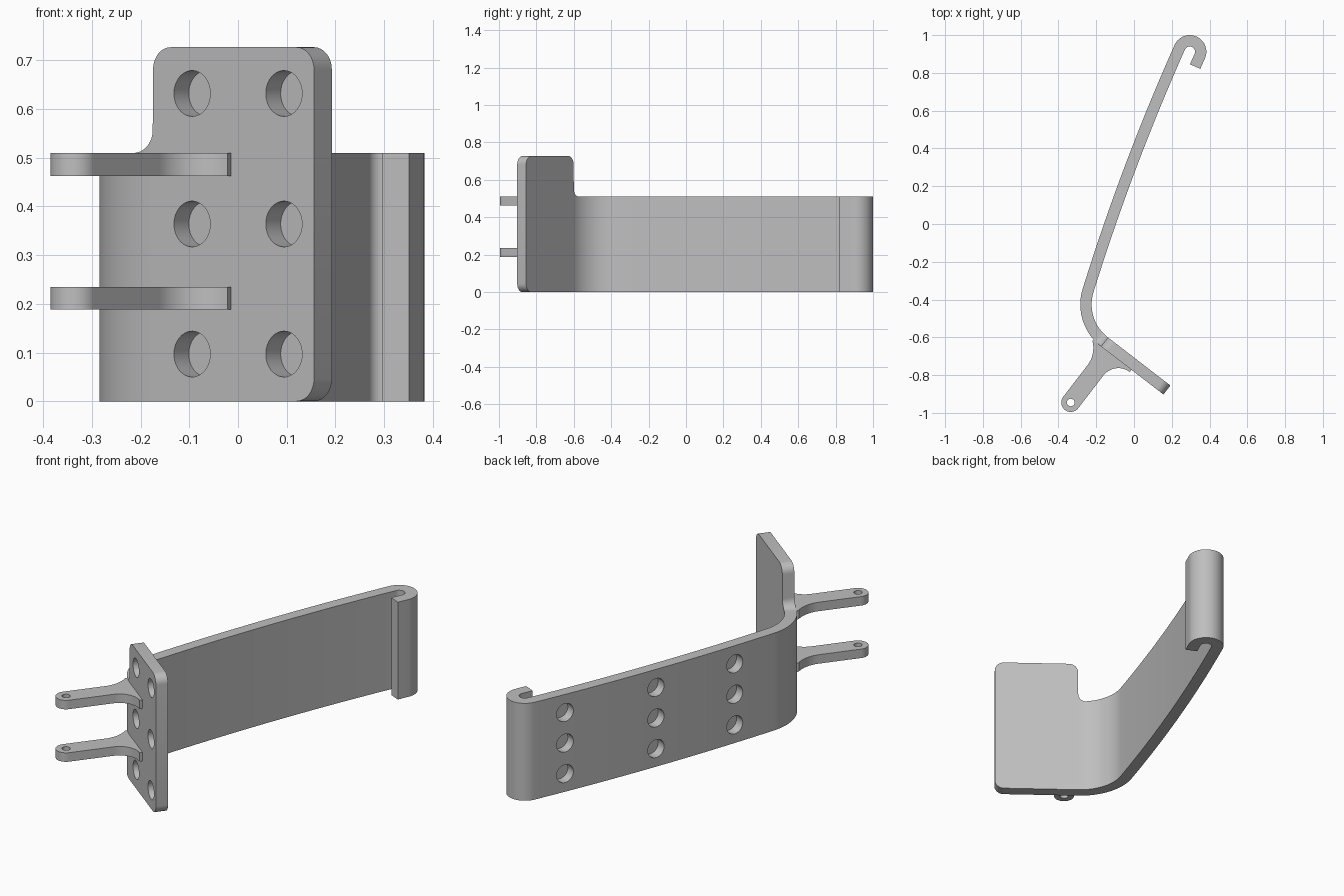
import bpy, bmesh
from math import sin, cos, pi, radians
from mathutils import Vector, Matrix

cube = bpy.data.objects.get("Cube")
if cube:
    bpy.data.objects.remove(cube, do_unlink=True)

metal = bpy.data.materials.new("grey_metal")
metal.use_nodes = True
metal.diffuse_color = (0.52, 0.52, 0.52, 1)
metal.node_tree.nodes["Principled BSDF"].inputs["Base Color"].default_value = metal.diffuse_color

HALF = 0.03          # half sheet thickness
LOW, HIGH = 0.51, 0.727
R = 0.046            # corner radius of the tab


def make_object(name, bm):
    bmesh.ops.recalc_face_normals(bm, faces=bm.faces)
    mesh = bpy.data.meshes.new(name)
    bm.to_mesh(mesh)
    bm.free()
    mesh.materials.append(metal)
    obj = bpy.data.objects.new(name, mesh)
    bpy.context.collection.objects.link(obj)
    return obj


def cut_cylinders(obj, cylinders):
    """Cut (centre, axis, radius, length) cylinders out of obj, then shade it."""
    bm = bmesh.new()
    for centre, axis, radius, length in cylinders:
        turn = Vector((0, 0, 1)).rotation_difference(axis).to_matrix().to_4x4()
        bmesh.ops.create_cone(bm, cap_ends=True, segments=40, radius1=radius, radius2=radius,
                              depth=length, matrix=Matrix.Translation(centre) @ turn)
    cutter = make_object("hole_cutter", bm)
    cutter.hide_render = True
    mod = obj.modifiers.new("holes", 'BOOLEAN')
    mod.operation, mod.solver, mod.object = 'DIFFERENCE', 'EXACT', cutter
    bpy.ops.object.select_all(action='DESELECT')
    bpy.context.view_layer.objects.active = obj
    obj.select_set(True)
    bpy.ops.object.modifier_apply(modifier=mod.name)
    bpy.data.objects.remove(cutter, do_unlink=True)
    bpy.ops.object.shade_smooth_by_angle(angle=radians(30))


# Sheet centre line: hook lip, hook, gently bowed plate, bend, tab (length, turn in degrees)
SEGMENTS = [(0.06, 0), (0.058 * pi, 180), (1.376, 6.7), (0.25 * radians(69.7), 69.7), (0.418, 0)]
starts = [0]
for length, turn in SEGMENTS:
    starts.append(starts[-1] + length)
TAB, END = starts[4], starts[5]


def locate(s):
    """Position and left-hand normal at distance s along the sheet."""
    p, heading = Vector((0.3236, 0.8335, 0)), radians(66)
    for (length, turn), begin in zip(SEGMENTS, starts):
        step = min(max(s - begin, 0), length)
        k = radians(turn) / length
        after = heading + k * step
        if k:
            p += Vector((sin(after) - sin(heading), cos(heading) - cos(after), 0)) / k
        else:
            p += step * Vector((cos(heading), sin(heading), 0))
        heading = after
    return p, Vector((-sin(heading), cos(heading), 0))


# Stations along the sheet: distance, bottom height, top height
stations = [(0, 0, LOW)]
for i, steps in ((1, 28), (2, 24), (3, 20)):
    stop = starts[i + 1] - (R if i == 3 else 0)
    stations += [(starts[i] + (stop - starts[i]) * j / steps, 0, LOW) for j in range(steps)]
arc = [radians(90 * j / 8) for j in range(9)]
stations += [(TAB - R + R * sin(a), 0, LOW + R - R * cos(a)) for a in arc]
stations += [(TAB + 0.0008 + R - R * cos(a), 0, HIGH - R + R * sin(a)) for a in arc]
stations += [(END - R + R * sin(a), R - R * cos(a), HIGH - R + R * cos(a)) for a in arc]

bm = bmesh.new()
rings = []
for s, low, high in stations:
    p, n = locate(s)
    rings.append([bm.verts.new(p + n * side + Vector((0, 0, z)))
                  for side, z in ((-HALF, low), (HALF, low), (HALF, high), (-HALF, high))])
for a, b in zip(rings, rings[1:]):
    for i in range(4):
        j = (i + 1) % 4
        bm.faces.new((a[i], a[j], b[j], b[i]))
bm.faces.new(rings[0])
bm.faces.new(rings[-1])
sheet = make_object("hooked_plate_with_tab", bm)


# Blind holes on the outer side of the plate and the tab
def blind_hole(s, z):
    p, n = locate(s)
    return p - n * HALF + Vector((0, 0, z)), n, 0.047, 0.1


holes = [blind_hole(starts[2] + f * SEGMENTS[2][0], z)
         for f in (0.123, 0.497, 0.83) for z in (0.095, 0.255, 0.415)]
holes += [blind_hole(TAB + s, z) for s in (0.102, 0.34) for z in (0.097, 0.364, 0.632)]
cut_cylinders(sheet, holes)

# Two lugs with a round eye, flared where they meet the bend and the tab
along = locate(END)[1]
across = Vector((along.y, -along.x, 0))
eye = Vector((-0.335, -0.945, 0))
WIDTH, FLARE_L, FLARE_R = 0.05, 0.15, 0.1


def swing(centre, radius, first, last, steps):
    """Arc in the lug's own frame, angles in degrees from across towards along."""
    angles = [radians(first + (last - first) * j / steps) for j in range(steps + 1)]
    return [centre + radius * (cos(a) * across + sin(a) * along) for a in angles]


outline = swing(eye, WIDTH, -180, 0, 20)
outline += swing(eye + across * (WIDTH + FLARE_R) + along * 0.219, FLARE_R, 180, 90, 12)
outline += [locate(TAB + 0.2)[0], locate(TAB)[0], locate(TAB - 0.05)[0]]
outline += swing(eye - across * (WIDTH + FLARE_L) + along * 0.21, FLARE_L, 52, 0, 10)

for name, low, high in (("lower_lug", 0.188, 0.235), ("upper_lug", 0.463, LOW)):
    bm = bmesh.new()
    face = bm.faces.new([bm.verts.new(p + Vector((0, 0, low))) for p in outline])
    top = bmesh.ops.extrude_face_region(bm, geom=[face])["geom"]
    bmesh.ops.translate(bm, vec=(0, 0, high - low),
                        verts=[v for v in top if isinstance(v, bmesh.types.BMVert)])
    lug = make_object(name, bm)
    cut_cylinders(lug, [(eye + Vector((0, 0, low)), Vector((0, 0, 1)), 0.02, 0.3)])
